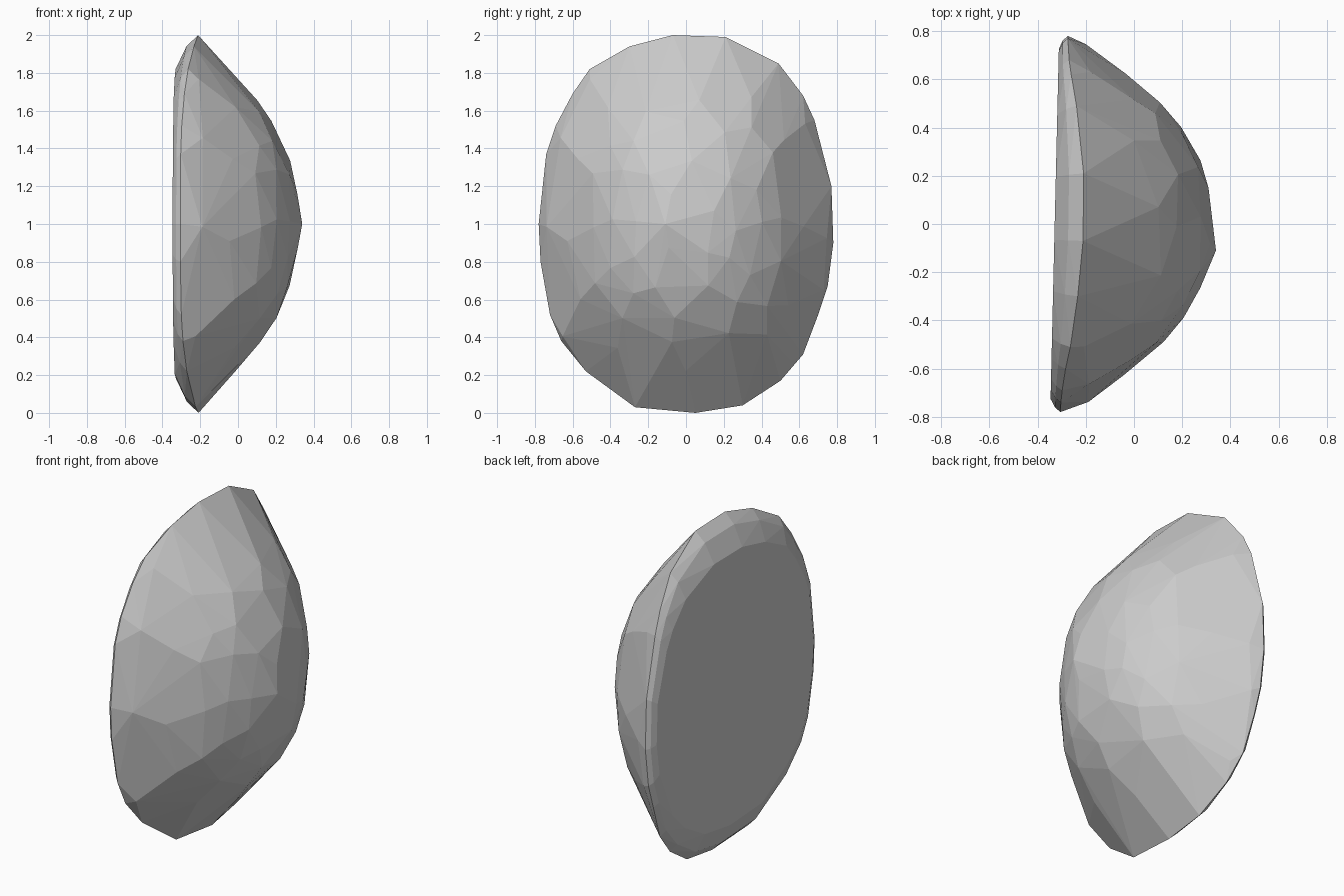
import bpy, bmesh, random

if "Cube" in bpy.data.objects:
    bpy.data.objects.remove(bpy.data.objects["Cube"])

random.seed(4)

# Rim outline of the stone (y, z - 1), counter-clockwise seen from +x
RIM = [(.78, -.1), (.77, .2), (.68, .55), (.62, .68), (.49, .85), (.21, .99),
       (-.07, 1), (-.30, .94), (-.51, .82), (-.60, .69), (-.69, .52), (-.74, .37),
       (-.78, 0), (-.77, -.2), (-.72, -.48), (-.66, -.62), (-.53, -.78), (-.27, -.97),
       (.05, -1), (.30, -.96), (.50, -.83), (.62, -.69), (.70, -.48), (.75, -.33)]

# Dome profile: relative radius -> x height
DOME = [(0, .34), (.18, .315), (.35, .273), (.45, .24), (.56, .168),
        (.68, .088), (.77, 0), (.99, -.235), (1.1, -.36)]


def dome_x(r):
    for (r0, x0), (r1, x1) in zip(DOME, DOME[1:]):
        if r <= r1:
            return x0 + (x1 - x0) * (r - r0) / (r1 - r0)
    return DOME[-1][1]


def rim_at(t):
    i = int(t) % len(RIM)
    f = t - int(t)
    a, b = RIM[i], RIM[(i + 1) % len(RIM)]
    return a[0] + (b[0] - a[0]) * f, a[1] + (b[1] - a[1]) * f


points = [(.34, -.11, 1.0)]

# Widest rim, rounded shoulder and flat tilted back
for y, z in RIM:
    points.append((-.29 + .08 * z ** 4 + .02 * y, y, 1 + z))
    points.append((-.312 + .04 * z ** 4 + .02 * y, y * .975, 1 + z * .94))
    points.append((-.329 + .022 * y, y * .93, 1 + z * .82))

# Irregular facet rings over the dome
for r, count in [(.97, 12), (.80, 12), (.66, 14), (.53, 12), (.37, 9), (.19, 5)]:
    shift = random.random()
    for i in range(count):
        t = (i + shift + random.uniform(-.25, .25)) / count * len(RIM)
        y, z = rim_at(t % len(RIM))
        q = r + random.uniform(-.035, .02)
        points.append((dome_x(q), y * q, 1 + z * q))

# Faceted stone as one hull
bm = bmesh.new()
for p in points:
    bm.verts.new(p)
hull = bmesh.ops.convex_hull(bm, input=bm.verts[:])
loose = [v for v in bm.verts if not v.link_faces]
bmesh.ops.delete(bm, geom=loose, context='VERTS')
bmesh.ops.dissolve_limit(bm, angle_limit=.02, verts=bm.verts[:], edges=bm.edges[:])
bmesh.ops.recalc_face_normals(bm, faces=bm.faces[:])
mesh = bpy.data.meshes.new("stone")
bm.to_mesh(mesh)
bm.free()
stone = bpy.data.objects.new("stone", mesh)
bpy.context.collection.objects.link(stone)
